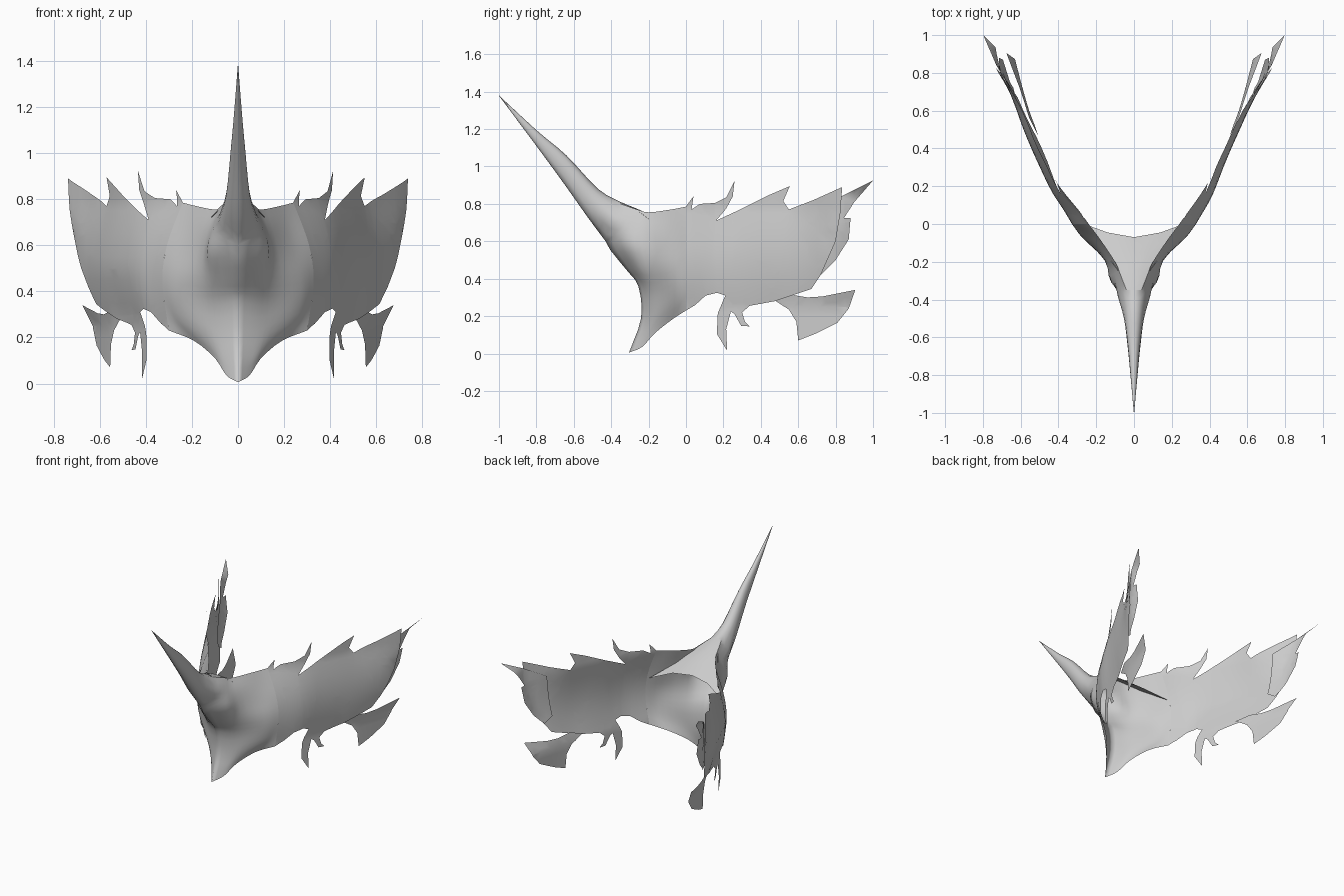
import bpy, bmesh, math
from mathutils import Vector

if "Cube" in bpy.data.objects:
    bpy.data.objects.remove(bpy.data.objects["Cube"])

mat = bpy.data.materials.new("pale grey")
mat.diffuse_color = (0.6, 0.6, 0.6, 1)
mat.use_nodes = True
mat.node_tree.nodes["Principled BSDF"].inputs["Base Color"].default_value = mat.diffuse_color


def finish(name, bm, mirror=True):
    """Make a smooth object, mirrored when the mesh is a right-hand half."""
    me = bpy.data.meshes.new(name)
    bm.to_mesh(me)
    bm.free()
    me.materials.append(mat)
    ob = bpy.data.objects.new(name, me)
    bpy.context.collection.objects.link(ob)
    for o in bpy.context.selected_objects:
        o.select_set(False)
    ob.select_set(True)
    bpy.context.view_layer.objects.active = ob
    bpy.ops.object.shade_smooth_by_angle(angle=math.radians(50))
    if mirror:
        mod = ob.modifiers.new("mirror", 'MIRROR')
        mod.merge_threshold = 0.002
    return ob


def smooth_path(pts, n=3):
    """Catmull-Rom resampling of a point list."""
    p = [Vector(q) for q in pts]
    p = [2 * p[0] - p[1]] + p + [2 * p[-1] - p[-2]]
    out = []
    for i in range(1, len(p) - 2):
        a, b, c, d = p[i - 1:i + 3]
        for k in range(n):
            t = k / n
            q = 0.5 * (2 * b + (c - a) * t + (2 * a - 5 * b + 4 * c - d) * t * t
                       + (3 * b - a - 3 * c + d) * t ** 3)
            q.x = max(q.x, 0)
            out.append(q)
    return out + [p[-2]]


def loft(name, *patches):
    """Joined sheets, each through curves with equal point counts."""
    bm = bmesh.new()
    for curves in patches:
        rows = [[bm.verts.new(q) for q in c] for c in curves]
        for a, b in zip(rows, rows[1:]):
            for k in range(len(a) - 1):
                bm.faces.new((a[k], b[k], b[k + 1], a[k + 1]))
    bmesh.ops.remove_doubles(bm, verts=bm.verts, dist=0.0005)
    return finish(name, bm)


# Plan position of the wings (x, y) at the top and bottom edges
TOP = smooth_path([(.24, 0, 0), (.38, .2, 0), (.48, .4, 0), (.575, .6, 0),
                   (.735, .83, 0), (.81, 1, 0)], 8)
LOW = smooth_path([(.30, 0, 0), (.375, .12, 0), (.41, .2, 0), (.485, .4, 0),
                   (.57, .6, 0), (.655, .91, 0), (.68, 1, 0)], 8)
# Outermost x allowed at each height (height in y)
LIMIT = [Vector(q) for q in ((.50, 0, 0), (.61, .3, 0), (.68, .48, 0), (.72, .68, 0),
                             (.745, .85, 0), (.81, .925, 0))]


def lerp(table, y):
    for a, b in zip(table, table[1:]):
        if y <= b.y:
            return a.x + (b.x - a.x) * (y - a.y) / (b.y - a.y)
    return table[-1].x


def wing_x(y, z):
    t = min(max((z - .25) / .53, 0), 1)
    bulge = .055 * math.sin(math.pi * t) * max(0.6, 1 - y / .7)
    x = lerp(LOW, y) * (1 - t) + lerp(TOP, y) * t + bulge
    return min(x, lerp(LIMIT, z)) if z > .35 else x


# Nose shield: columns from bottom edge to top edge, centre line outward
columns = [
    [(0, -.305, .005), (0, -.24, .19), (0, -.255, .36), (0, -.325, .455),
     (0, -.43, .60), (.085, -.385, .70), (.04, -.35, .80)],
    [(.05, -.235, .035), (.07, -.20, .17), (.08, -.205, .34), (.095, -.265, .46),
     (.12, -.31, .58), (.105, -.295, .68), (.075, -.26, .77)],
    [(.10, -.165, .11), (.14, -.15, .22), (.155, -.15, .34), (.16, -.18, .46),
     (.15, -.20, .57), (.13, -.21, .67), (.10, -.20, .755)],
    [(.19, -.07, .185), (.25, -.06, .27), (.27, -.07, .37), (.265, -.08, .47),
     (.24, -.08, .57), (.21, -.08, .67), (.18, -.08, .77)],
    [(wing_x(0, z), 0, z) for z in (.23, .32, .41, .50, .60, .69, .785)]]
fine = [smooth_path(c) for c in columns]
fine = list(zip(*[smooth_path(r) for r in zip(*fine)]))
for q in fine[0][:13]:
    q.x = 0

# Horn: half rings given by front (y, z), back (y, z) and half width
rings = [(-1, 1.378, -.999, 1.379, .001), (-.80, 1.11, -.795, 1.19, .019),
         (-.65, .905, -.64, 1.06, .034), (-.53, .735, -.47, .88, .053)]
horn = []
for fy, fz, by, bz, w in rings:
    ring = []
    for deg in (0, 30, 60, 90, 110, 130, 150, 180):
        a = math.radians(deg)
        t = (1 - math.cos(a)) / 2
        ring.append((w * math.sin(a), fy + (by - fy) * t, fz + (bz - fz) * t))
    horn.append(ring)
horn.append([q.copy() for q in fine[0][12:]] + [Vector((0, -.35, .81))])
horn = [smooth_path(c) for c in zip(*horn)]
for c in (horn[0], horn[-1]):
    for q in c:
        q.x = 0
loft("horned_nose_shield", fine, horn[::-1])

# Roof plate behind the horn
plate = [[(0, -.35, .81), (.02, -.35, .808), (.04, -.35, .80)],
         [(0, -.24, .765), (.04, -.25, .768), (.075, -.26, .765)],
         [(0, -.15, .71), (.07, -.15, .71), (.17, -.13, .665)],
         [(0, -.07, .64), (.14, -.045, .63), (.29, .01, .575)]]
loft("roof_plate", list(zip(*plate)))


def sheet(name, outline, shift=0.0):
    """Ragged sheets cut to a side outline, bent to the wing plan, on both sides."""
    for side, label in ((1, "right_"), (-1, "left_")):
        bm = bmesh.new()
        bm.faces.new([bm.verts.new((0, y, z)) for y, z in outline])
        bm.normal_update()
        bmesh.ops.triangulate(bm, faces=bm.faces)
        for i in range(1, 20):
            for co, no in (((0, i * .05, 0), (0, 1, 0)), ((0, 0, i * .05), (0, 0, 1))):
                bmesh.ops.bisect_plane(bm, geom=bm.verts[:] + bm.edges[:] + bm.faces[:],
                                       dist=1e-5, plane_co=co, plane_no=no)
        bm.normal_update()
        bmesh.ops.reverse_faces(bm, faces=[f for f in bm.faces if f.normal.x * side < 0])
        for v in bm.verts:
            y, z = v.co.y, v.co.z
            x = wing_x(y, z) + shift
            # The left wing bows out a little more along its middle
            if side < 0 and .08 < y < .72 and z > .3:
                x += .028 * math.sin(math.pi * (y - .08) / .64) * min(1, (z - .3) / .2)
            v.co.x = x * side
        finish(label + name, bm, mirror=False)


# Main wing with torn top edge and lower prongs
sheet("wing", [
    (0, .785), (.01, .80), (.04, .84), (.03, .77), (.075, .80), (.155, .805),
    (.215, .835), (.26, .925), (.25, .84), (.215, .775), (.16, .71),
    (.30, .775), (.45, .85), (.555, .895), (.52, .815), (.55, .77),
    (.68, .82), (.835, .89), (.825, .75), (.80, .60), (.72, .42), (.67, .345),
    (.475, .28), (.34, .255), (.30, .22), (.315, .17), (.34, .145), (.295, .148), (.26, .21),
    (.24, .225), (.215, .13), (.22, .015), (.165, .105), (.17, .215), (.21, .31),
    (.165, .325), (.105, .31), (.05, .26), (0, .23)])

# Rear feathers tucked just inside the wing
sheet("rear_feathers", [
    (.70, .76), (.83, .84), (1.0, .925), (.90, .81), (.845, .725), (.88, .725),
    (.87, .61), (.80, .50), (.72, .42), (.66, .46)], -.012)

# Lower rear fin
sheet("lower_fin", [
    (.465, .29), (.56, .315), (.65, .30), (.73, .305), (.905, .34), (.87, .24),
    (.81, .165), (.69, .105), (.60, .07), (.59, .17), (.55, .235)], -.015)
